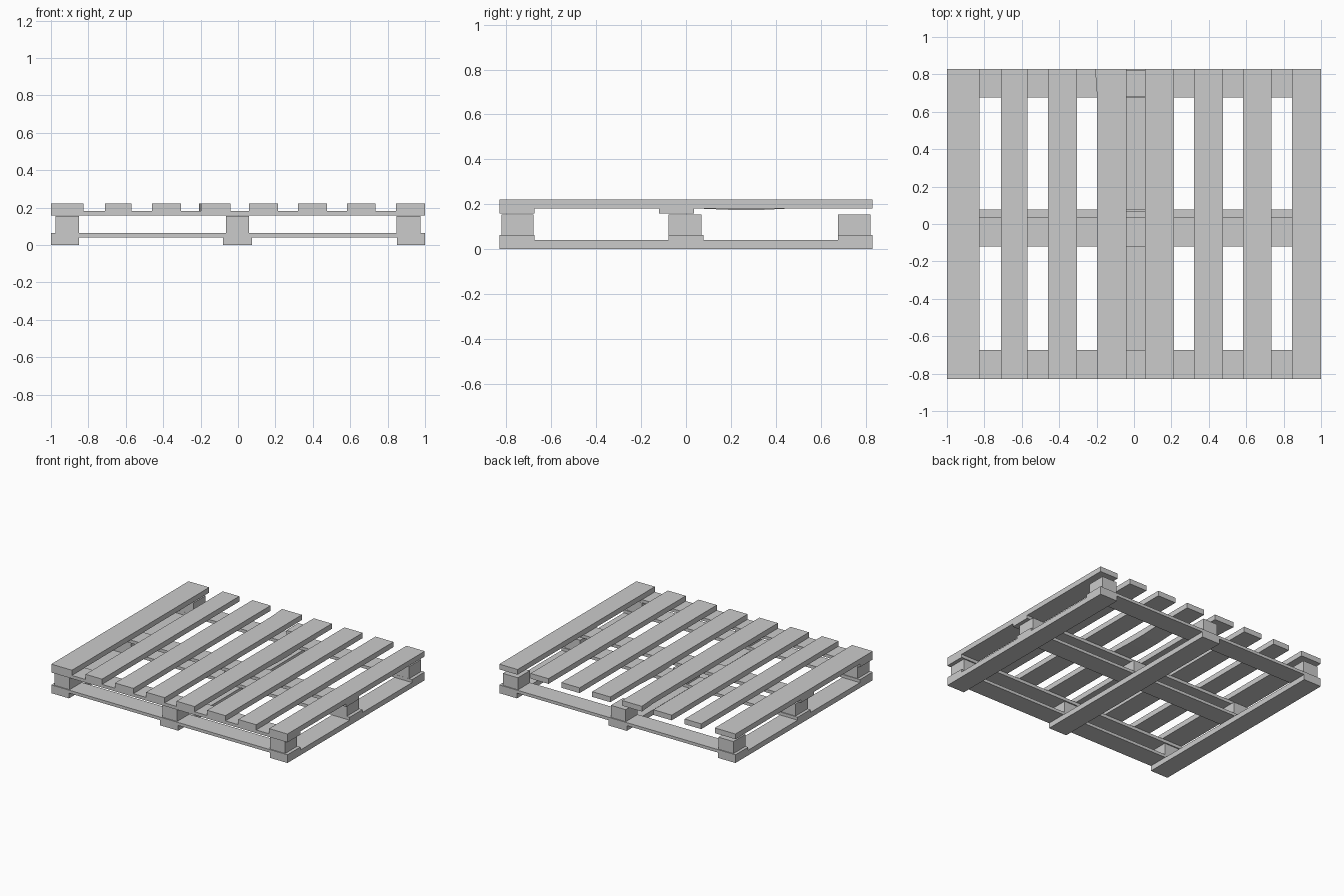
import bpy, bmesh

if "Cube" in bpy.data.objects:
    bpy.data.objects.remove(bpy.data.objects["Cube"])


def board(name, x0, x1, y0, y1, z0, z1):
    """Axis-aligned plank from its limits."""
    bm = bmesh.new()
    bmesh.ops.create_cube(bm, size=1)
    for v in bm.verts:
        v.co = (x1 if v.co.x > 0 else x0,
                y1 if v.co.y > 0 else y0,
                z1 if v.co.z > 0 else z0)
    me = bpy.data.meshes.new(name)
    bm.to_mesh(me)
    bm.free()
    ob = bpy.data.objects.new(name, me)
    bpy.context.collection.objects.link(ob)
    return ob


def reshape(ob, cuts, move):
    """Cut a plank across its length at each y, then nudge its vertices."""
    bm = bmesh.new()
    bm.from_mesh(ob.data)
    for y in cuts:
        bmesh.ops.bisect_plane(bm, geom=bm.verts[:] + bm.edges[:] + bm.faces[:],
                               plane_co=(0, y, 0), plane_no=(0, 1, 0))
    for v in bm.verts:
        move(v.co)
    bm.to_mesh(ob.data)
    bm.free()


HALF = 0.83
Z_SKID, Z_LOW, Z_BLOCK, Z_STRINGER, Z_DECK = 0.04, 0.063, 0.155, 0.182, 0.222

# Bottom skids running front to back
for side, x0, x1 in (("left", -1, -0.85), ("middle", -0.08, 0.075), ("right", 0.85, 1)):
    board(f"{side}_skid", x0, x1, -HALF, HALF, 0, Z_SKID)

# Lower cross boards
for row, y0, y1 in (("front", -HALF, -0.675), ("middle", -0.077, 0.077), ("back", 0.677, HALF)):
    board(f"{row}_lower_board", -1, 1, y0, y1, Z_SKID, Z_LOW)

# Nine spacer blocks
for row, y0, y1 in (("front", -0.822, -0.68), ("middle", -0.077, 0.07), ("back", 0.678, 0.822)):
    for side, x0, x1 in (("left", -0.977, -0.85), ("middle", -0.065, 0.06), ("right", 0.847, 0.975)):
        board(f"{row}_{side}_block", x0, x1, y0, y1, Z_LOW, Z_BLOCK)

# Upper cross boards (the back one is missing)
for row, y0, y1 in (("front", -HALF, -0.675), ("middle", -0.12, 0.035)):
    board(f"{row}_upper_board", -1, 1, y0, y1, Z_BLOCK + 0.003, Z_STRINGER)

# Deck slats
spans = [(-1, -0.825), (-0.71, -0.57), (-0.46, -0.305), (-0.197, -0.04),
         (0.06, 0.213), (0.32, 0.475), (0.583, 0.735), (0.845, 1)]
slats = [board(f"deck_slat_{i + 1}", x0, x1, -HALF, HALF, Z_STRINGER, Z_DECK)
         for i, (x0, x1) in enumerate(spans)]


# Worn slats: one flares at the back end, one sags slightly underneath
def flare(co):
    if co.y > 0.8 and co.x < -0.1:
        co.x -= 0.011


def sag(co):
    if 0.15 < co.y < 0.4 and co.z < 0.2:
        co.z -= 0.007


reshape(slats[3], [0.68], flare)
reshape(slats[4], [0.03, 0.2, 0.34, 0.48], sag)
